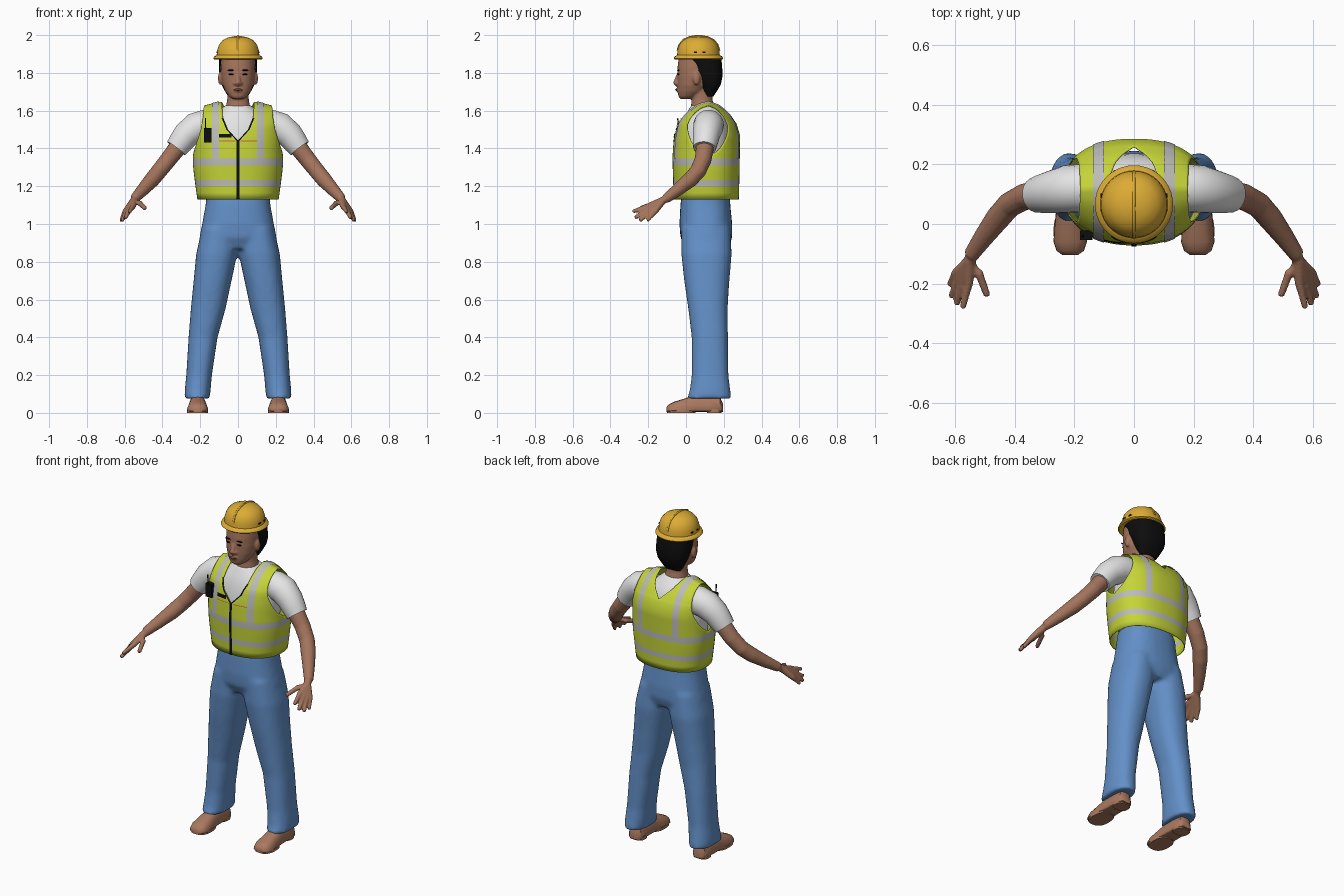
import bpy, bmesh, math
from mathutils import Vector as V

if "Cube" in bpy.data.objects:
    bpy.data.objects.remove(bpy.data.objects["Cube"])


def mat(name, r, g, b):
    m = bpy.data.materials.new(name)
    m.diffuse_color = (r, g, b, 1)
    m.use_nodes = True
    m.node_tree.nodes["Principled BSDF"].inputs["Base Color"].default_value = m.diffuse_color
    return m


LIME = mat("lime fabric", .56, .66, .04)
SILVER = mat("silver tape", .5, .5, .48)
DENIM = mat("blue denim", .125, .28, .58)
WHITE = mat("white cotton", .78, .78, .78)
SKIN = mat("skin", .37, .175, .108)
LEATHER = mat("brown leather", .40, .19, .115)
YELLOW = mat("helmet yellow", .72, .41, .035)
BLACK = mat("black", .004, .004, .004)
LIP = mat("lip", .27, .09, .07)
RED = mat("red piping", .6, .12, .06)


def finish(bm, name, mats, mirror=False, voxel=0, smooth=0, subsurf=0, solid=0, angle=45, merge=False):
    """Turn a bmesh into a shaded object with optional modifiers."""
    if merge:
        bmesh.ops.remove_doubles(bm, verts=bm.verts, dist=.0004)
    bmesh.ops.recalc_face_normals(bm, faces=bm.faces)
    me = bpy.data.meshes.new(name)
    bm.to_mesh(me)
    bm.free()
    ob = bpy.data.objects.new(name, me)
    bpy.context.collection.objects.link(ob)
    for m in mats:
        me.materials.append(m)
    bpy.ops.object.select_all(action='DESELECT')
    ob.select_set(True)
    bpy.context.view_layer.objects.active = ob
    bpy.ops.object.shade_smooth_by_angle(angle=math.radians(angle))
    if voxel:
        r = ob.modifiers.new("fuse", 'REMESH')
        r.mode, r.voxel_size, r.use_smooth_shade = 'VOXEL', voxel, True
    if smooth:
        s = ob.modifiers.new("soften", 'SMOOTH')
        s.factor, s.iterations = .5, smooth
    if subsurf:
        s = ob.modifiers.new("subdivide", 'SUBSURF')
        s.levels = s.render_levels = subsurf
    if solid:
        s = ob.modifiers.new("thickness", 'SOLIDIFY')
        s.thickness, s.offset = solid, 0
    if mirror:
        ob.modifiers.new("mirror", 'MIRROR')
    return ob


def loft(bm, rings, caps=True):
    rows = [[bm.verts.new(p) for p in r] for r in rings]
    n = len(rows[0])
    for a, b in zip(rows, rows[1:]):
        for i in range(n):
            bm.faces.new((a[i], a[(i + 1) % n], b[(i + 1) % n], b[i]))
    if caps:
        bm.faces.new(rows[0])
        bm.faces.new(rows[-1])


def level(z, x0, x1, y0, y1, p=2.2, n=28):
    """Horizontal superellipse ring inside an x/y box."""
    out = []
    for i in range(n):
        c, s = math.cos(2 * math.pi * i / n), math.sin(2 * math.pi * i / n)
        u, v = math.copysign(abs(c) ** (2 / p), c), math.copysign(abs(s) ** (2 / p), s)
        out.append(V(((x0 + x1) / 2 + u * (x1 - x0) / 2, (y0 + y1) / 2 + v * (y1 - y0) / 2, z)))
    return out


def tube(bm, pts, n=14, caps=True):
    """Round tube through (x, y, z, radius) points."""
    P = [V(p[:3]) for p in pts]
    rings = []
    for i, p in enumerate(P):
        t = (P[min(i + 1, len(P) - 1)] - P[max(i - 1, 0)]).normalized()
        u = t.cross(V((.3, .9, .3))).normalized()
        w = t.cross(u)
        rings.append([p + pts[i][3] * (u * math.cos(a) + w * math.sin(a))
                      for a in [2 * math.pi * k / n for k in range(n)]])
    loft(bm, rings, caps)


def ball(bm, c, size):
    for v in bmesh.ops.create_uvsphere(bm, u_segments=14, v_segments=8, radius=1)['verts']:
        v.co = V([c[i] + v.co[i] * size[i] for i in range(3)])


def box(bm, c, size):
    for v in bmesh.ops.create_cube(bm, size=1)['verts']:
        v.co = V([c[i] + v.co[i] * size[i] for i in range(3)])


def interp(z, table):
    if z <= table[0][0]:
        return table[0][1]
    for (a, p), (b, q) in zip(table, table[1:]):
        if z <= b:
            return p + (q - p) * (z - a) / (b - a)
    return table[-1][1]


# trousers: pelvis and two legs fused
bm = bmesh.new()
loft(bm, [level(z, -x, x, a, b, 2.4) for z, x, a, b in [
    (.87, .19, .0, .225), (.93, .205, -.03, .245), (1.0, .19, -.035, .245), (1.1, .172, -.03, .235), (1.18, .165, -.02, .23)]])
for s in (1, -1):
    loft(bm, [level(z, s * i, s * o, a, b, 2.3) for z, i, o, a, b in [
        (.075, .15, .284, .005, .24), (.12, .145, .282, .02, .235), (.2, .138, .274, .03, .225),
        (.4, .108, .262, .03, .222), (.55, .066, .25, .012, .22), (.7, .034, .235, -.01, .23),
        (.84, .004, .222, -.025, .242), (.98, .0, .19, -.025, .235)]])
finish(bm, "trousers", [DENIM], voxel=.013, smooth=5)

# shoes: sole slab and rounded upper, lofted heel to toe
bm = bmesh.new()
prof = [(.195, .026, .05), (.18, .042, .085), (.12, .046, .1), (.05, .047, .098), (-.01, .053, .075),
        (-.06, .056, .06), (-.09, .046, .046), (-.104, .026, .03)]
loft(bm, [[V((.214 + w * math.copysign(abs(math.cos(a)) ** .7, math.cos(a)), y,
               .012 + max(0, math.sin(a)) * (h - .012) + min(0, math.sin(a)) * .006))
           for a in [2 * math.pi * k / 20 for k in range(20)]] for y, w, h in prof])
loft(bm, [level(z, .169, .259, .11, .188, 3) for z in (0, .02)])
loft(bm, [level(z, .158, .27, -.1, .05, 2.6) for z in (0, .016)])
finish(bm, "shoes", [LEATHER], mirror=True)

# shirt body and sleeves
bm = bmesh.new()
loft(bm, [level(z, -x, x, a, b) for z, x, a, b in [
    (1.14, .17, -.03, .225), (1.3, .185, -.045, .235), (1.42, .195, -.045, .24), (1.5, .19, -.03, .235),
    (1.55, .165, -.015, .22), (1.59, .12, .005, .195), (1.62, .075, .022, .165), (1.635, .064, .03, .155)]])
finish(bm, "shirt_body", [WHITE], subsurf=1)
bm = bmesh.new()
tube(bm, [(.1, .125, 1.53, .07), (.17, .12, 1.525, .081), (.225, .117, 1.51, .08), (.275, .107, 1.47, .072),
          (.305, .102, 1.43, .066), (.327, .098, 1.4, .06), (.32, .1, 1.41, .05)], n=20)
finish(bm, "sleeves", [WHITE], mirror=True)

# arms with hands fused from tubes
bm = bmesh.new()
tube(bm, [(.25, .11, 1.49, .045), (.32, .1, 1.405, .048), (.37, .09, 1.34, .045), (.418, .064, 1.28, .043),
          (.455, .022, 1.235, .042), (.505, -.045, 1.18, .034), (.547, -.105, 1.135, .026)])
for base, tip, r in [((.555, -.2, 1.095), (.575, -.282, 1.065), .0105), ((.573, -.195, 1.08), (.596, -.27, 1.033), .011),
                     ((.587, -.183, 1.07), (.614, -.245, 1.018), .0105), ((.598, -.165, 1.065), (.62, -.205, 1.018), .0095),
                     ((.52, -.165, 1.11), (.492, -.242, 1.083), .0115)]:
    tube(bm, [(.542, -.098, 1.138, .021), (.552, -.125, 1.123, .021), (*base, .0155),
              (*V(base).lerp(V(tip), .5), r + .002), (*tip, r)], n=10)
finish(bm, "arms", [SKIN], mirror=True, voxel=.006, smooth=2)

# head, neck, nose and ears fused
bm = bmesh.new()
loft(bm, [level(z, -x, x, a, b) for z, x, a, b in [
    (1.662, .03, -.03, .03), (1.675, .048, -.04, .06), (1.7, .066, -.044, .1), (1.735, .082, -.045, .13),
    (1.78, .09, -.046, .155), (1.83, .092, -.045, .17), (1.885, .09, -.038, .17)]])
loft(bm, [level(z, -x, x, a, b) for z, x, a, b in [
    (1.585, .09, .01, .17), (1.62, .064, .026, .15), (1.66, .057, .03, .14), (1.74, .057, .03, .14)]])
tube(bm, [(0, -.036, 1.8, .01), (0, -.048, 1.77, .011), (0, -.053, 1.748, .016), (0, -.045, 1.738, .014)], n=10)
for s in (1, -1):
    ball(bm, (s * .014, -.047, 1.744), (.011, .012, .009))
    ball(bm, (s * .094, .055, 1.77), (.012, .02, .034))
ball(bm, (0, -.04, 1.71), (.026, .014, .012))
finish(bm, "head", [SKIN], voxel=.006, smooth=3)

# facial details
bm = bmesh.new()
for s in (1, -1):
    ball(bm, (s * .036, -.0405, 1.792), (.014, .006, .0045))
    ball(bm, (s * .038, -.0405, 1.814), (.02, .006, .0035))
finish(bm, "eyes_and_brows", [BLACK])
bm = bmesh.new()
ball(bm, (0, -.05, 1.711), (.024, .007, .006))
finish(bm, "lips", [LIP])

# hair: back of the head plus a band under the helmet
bm = bmesh.new()
loft(bm, [level(z, -x, x, a, b, 2.5) for z, x, a, b in [
    (1.675, .052, .1, .145), (1.705, .07, .085, .165), (1.74, .088, .07, .185), (1.775, .097, .055, .192),
    (1.81, .1, .03, .193), (1.85, .1, .012, .19), (1.885, .099, -.02, .185)]])
finish(bm, "hair", [BLACK])

# hard hat: lathed shell, crest and side slots
HY = .066
PROF = [(.09, 1.884), (.125, 1.871), (.131, 1.876), (.127, 1.886), (.113, 1.894), (.111, 1.918), (.101, 1.949),
        (.08, 1.974), (.048, 1.989), (.015, 1.995)]
bm = bmesh.new()
loft(bm, [level(z, -r, r, HY - r, HY + r, 2, 40) for r, z in PROF])
crest = [(r, z) for r, z in PROF[5:]]
tube(bm, [(0, HY - r, z, .0055) for r, z in crest] + [(0, HY + r, z, .0055) for r, z in crest[::-1]], n=8)
finish(bm, "hard_hat", [YELLOW])
bm = bmesh.new()
for y in (.05, .095):
    box(bm, (.1085, y, 1.91), (.008, .016, .008))
finish(bm, "hat_slots", [BLACK], mirror=True)

# vest surface: side -1 is the front, +1 the back
YC = .12
WIDTH = [(1.13, .213), (1.2, .223), (1.3, .236), (1.4, .237), (1.55, .24)]
FRONT = [(1.13, .183), (1.35, .19), (1.45, .183), (1.53, .165), (1.57, .138), (1.6, .104), (1.625, .068), (1.638, .036), (1.645, 0)]
BACK = [(1.13, .158), (1.3, .162), (1.47, .164), (1.53, .146), (1.58, .112), (1.61, .08), (1.63, .048), (1.645, 0)]
ARM = [(1.36, 1), (1.38, .985), (1.42, .93), (1.5, .82), (1.57, .77), (1.645, .75)]
NECK_F = [(1.44, 0), (1.5, .055), (1.56, .08), (1.645, .086)]
NECK_B = [(1.54, 0), (1.6, .06), (1.645, .086)]


def surf(x, z, side, lift=0):
    w = interp(z, WIDTH)
    d = interp(z, FRONT if side < 0 else BACK)
    y = YC + side * d * max(0, 1 - min(1, abs(x) / w) ** 2.3) ** (1 / 2.3)
    k = max(0, min(1, (z - 1.5) / .14))
    return V((x, y + side * lift, z - .25 * max(0, abs(x) - .1) * k + lift * k))


ZS = [1.13, 1.165, 1.2, 1.232, 1.27, 1.31, 1.347, 1.36, 1.38, 1.4, 1.42, 1.44, 1.47, 1.5, 1.53, 1.54,
      1.56, 1.58, 1.6, 1.615, 1.627, 1.636, 1.642, 1.645]
bm = bmesh.new()
N = 14
for sx in (1, -1):
    for side in (-1, 1):
        rows = []
        for z in ZS:
            w = interp(z, WIDTH)
            a = math.asin(interp(z, NECK_F if side < 0 else NECK_B) / w)
            b = math.asin(min(1, interp(z, ARM)))
            rows.append([bm.verts.new(surf(sx * w * math.sin(a + (b - a) * i / N), z, side)) for i in range(N + 1)])
        for j, (r, q) in enumerate(zip(rows, rows[1:])):
            for i in range(N):
                f = bm.faces.new((r[i], r[i + 1], q[i + 1], q[i]))
                f.material_index = 1 if ZS[j] in (1.2, 1.31) else 0
finish(bm, "vest", [LIME, SILVER], solid=.004, merge=True, angle=60)


def plate(bm, rows, lift, n=3):
    """Thin strip on the vest from (x_left, x_right, z, side) rows."""
    g = [[bm.verts.new(surf(l + (r - l) * i / n, z, s, lift)) for i in range(n + 1)] for l, r, z, s in rows]
    for a, b in zip(g, g[1:]):
        for i in range(n):
            bm.faces.new((a[i], a[i + 1], b[i + 1], b[i]))


# reflective braces over both shoulders
up = [z for z in ZS if z >= 1.347]
bm = bmesh.new()
plate(bm, [(.1, .137, z, -1) for z in up] + [(.1, .137, z, 1) for z in up[::-1]], .005)
finish(bm, "vest_braces", [SILVER], mirror=True)

# zip and collar edging, name tag, pocket piping
bm = bmesh.new()
plate(bm, [(-.008, .008, z, -1) for z in ZS if z <= 1.44], .005)
for s in (1, -1):
    plate(bm, [(s * (interp(z, NECK_F) - .002), s * (interp(z, NECK_F) + .007), z, -1) for z in ZS if 1.44 <= z <= 1.57], .005)
plate(bm, [(-.1, -.035, z, -1) for z in (1.457, 1.477)], .006, 4)
finish(bm, "zip_and_tag", [BLACK])
bm = bmesh.new()
for s in (1, -1):
    plate(bm, [(s * .012, s * .1, z, -1) for z in (1.437, 1.441)], .005, 6)
finish(bm, "pocket_piping", [RED])

# chest radio
bm = bmesh.new()
box(bm, (-.16, -.038, 1.47), (.042, .032, .078))
tube(bm, [(-.172, -.04, 1.5, .004), (-.172, -.044, 1.56, .003)], n=8)
finish(bm, "radio", [BLACK])
